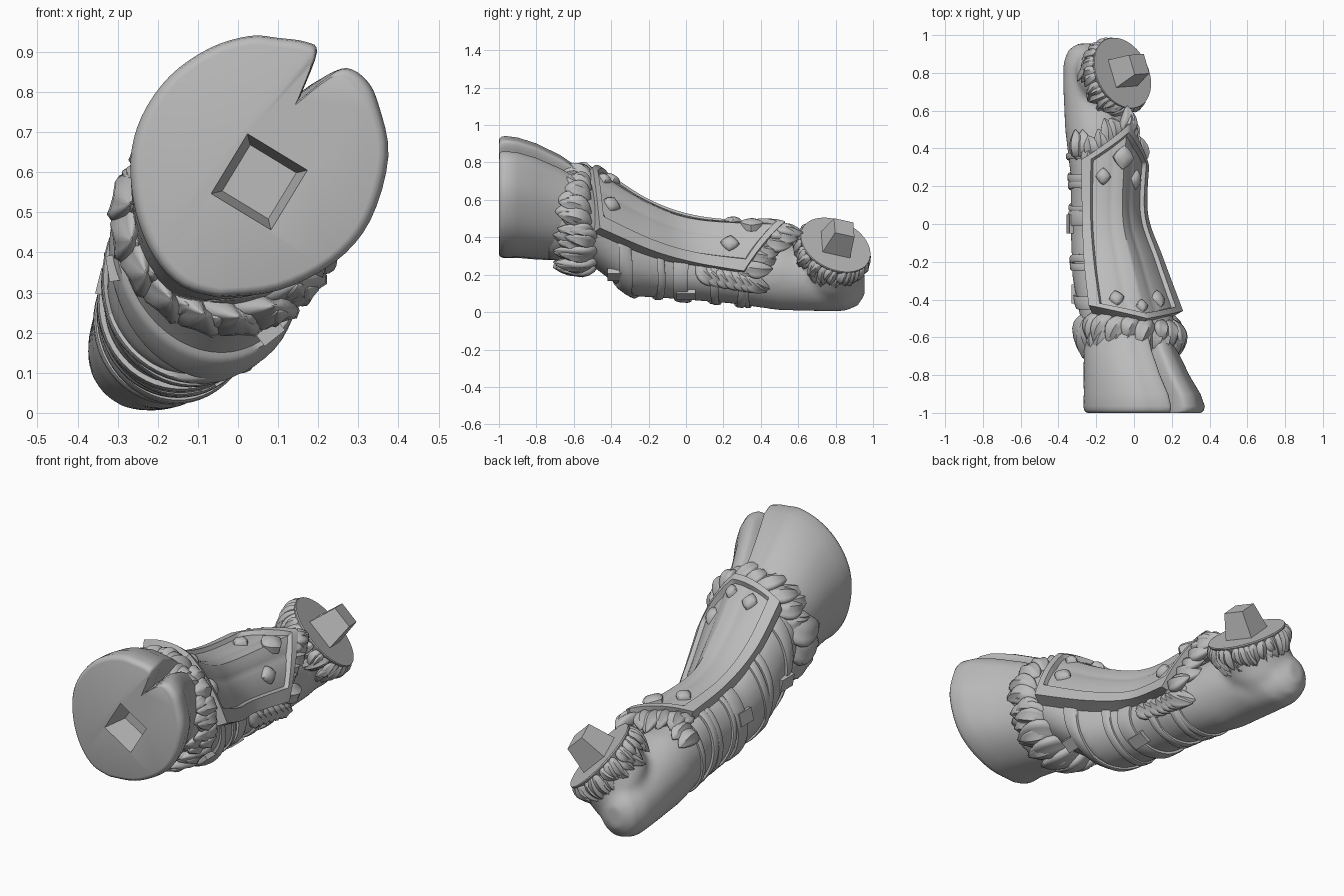
import bpy, bmesh, math, random
from math import sin, cos, pi, tau
from mathutils import Vector as V, Matrix

random.seed(4)
if "Cube" in bpy.data.objects:
    bpy.data.objects.remove(bpy.data.objects["Cube"])

GREY = (0.5, 0.5, 0.5, 1)
stone = bpy.data.materials.new("stone grey")
stone.use_nodes = True
stone.diffuse_color = GREY
stone.node_tree.nodes["Principled BSDF"].inputs["Base Color"].default_value = GREY


def finish(name, bm, angle=40):
    bmesh.ops.recalc_face_normals(bm, faces=bm.faces)
    me = bpy.data.meshes.new(name)
    bm.to_mesh(me)
    bm.free()
    me.materials.append(stone)
    ob = bpy.data.objects.new(name, me)
    bpy.context.collection.objects.link(ob)
    bpy.ops.object.select_all(action='DESELECT')
    bpy.context.view_layer.objects.active = ob
    ob.select_set(True)
    if angle:
        bpy.ops.object.shade_smooth_by_angle(angle=math.radians(angle))
    return ob


def apply(ob, kind, **settings):
    mod = ob.modifiers.new(kind, kind)
    for key, value in settings.items():
        setattr(mod, key, value)
    bpy.context.view_layer.objects.active = ob
    bpy.ops.object.modifier_apply(modifier=mod.name)


def catmull(pts, t):
    """Point on a smooth curve through pts, t from 0 to 1."""
    s = min(max(t, 0), 1) * (len(pts) - 1)
    i = min(int(s), len(pts) - 2)
    f = s - i
    a, b, c, d = [V(pts[min(max(k, 0), len(pts) - 1)]) for k in range(i - 1, i + 3)]
    return b + (c - a) * f / 2 + (a * 2 - b * 5 + c * 4 - d) * f**2 / 2 + (b * 3 - a - c * 3 + d) * f**3 / 2


def skin(bm, rings, closed=False):
    """Bridge rings of points; cap the ends unless the rings form a loop."""
    vs = [[bm.verts.new(p) for p in ring] for ring in rings]
    n = len(vs[0])
    for a, b in zip(vs, vs[1:] + vs[:1] if closed else vs[1:]):
        for k in range(n):
            bm.faces.new((a[k], a[(k + 1) % n], b[(k + 1) % n], b[k]))
    if not closed:
        bm.faces.new(vs[0])
        bm.faces.new(vs[-1][::-1])


def lock(bm, base, along, out, length, width, thick, lift=0.03):
    """A grooved, leaf-shaped lock of hair."""
    d = along.normalized()
    side = d.cross(out).normalized()
    up = side.cross(d)
    rings = []
    for i in range(8):
        t = i / 7
        r = 0.06 + sin(pi * t**0.8) ** 0.8
        mid = base + d * length * t + up * lift * sin(t * 2.4) + side * 0.2 * width * sin(t * 3)
        rings.append([mid + side * cos(a) * width * r / 2
                      + up * sin(a) * thick * r / 2 * (1 + 0.25 * cos(5 * a - pi / 2))
                      for a in [tau * k / 16 for k in range(16)]])
    skin(bm, rings)


# Leg body: sections (y, centre x, centre z, radius x, radius z)
SECTIONS = [(-0.74, -0.02, 0.53, 0.23, 0.25), (-0.52, -0.03, 0.5, 0.25, 0.24),
            (-0.29, -0.09, 0.35, 0.235, 0.265), (-0.05, -0.14, 0.28, 0.195, 0.21),
            (0.25, -0.15, 0.25, 0.185, 0.205), (0.5, -0.19, 0.2, 0.175, 0.19),
            (0.72, -0.21, 0.165, 0.165, 0.16), (0.85, -0.235, 0.145, 0.14, 0.14),
            (0.92, -0.25, 0.145, 0.1, 0.11), (0.955, -0.255, 0.15, 0.045, 0.06)]


def section(y):
    for a, b in zip(SECTIONS, SECTIONS[1:]):
        if y <= b[0]:
            t = (y - a[0]) / (b[0] - a[0])
            return [p + (q - p) * t for p, q in zip(a, b)]
    return SECTIONS[-1]


def around(y, a, grow=0.0):
    """Point on the leg skin, pulled in where the armour plate covers it."""
    _, cx, cz, rx, rz = section(y)
    if -0.5 < y < 0.45:
        grow -= 0.07 * max(0, cos(a - 0.85)) ** 2
    return V((cx + cos(a) * (rx + grow), y, cz + sin(a) * (rz + grow)))


DISC = V((-0.06, 0.8, 0.36))
AXIS = V((0.65, 0.34, 0.68)).normalized()
E1 = AXIS.cross(V((0, 0, 1))).normalized()
E2 = AXIS.cross(E1)


def disc_ring(centre, r, n=40, turn=0.0):
    return [centre + (E1 * cos(a) + E2 * sin(a)) * r for a in [tau * k / n + turn for k in range(n)]]


bm = bmesh.new()
skin(bm, [[around(s[0], tau * k / 40) for k in range(40)] for s in SECTIONS])
skin(bm, [disc_ring(c, r) for c, r in ((V((-0.22, 0.77, 0.13)), 0.13), (V((-0.17, 0.77, 0.22)), 0.175),
                                      (DISC - AXIS * 0.02, 0.18))])
leg = finish("leg", bm, 0)
apply(leg, 'REMESH', mode='VOXEL', voxel_size=0.018)
apply(leg, 'SMOOTH', factor=0.6, iterations=5)
bpy.ops.object.shade_smooth()

# Hoof with a cleft, rounded at the sole and tapering to the ankle
OUTLINE = [(-0.05, 0.288), (0.1, 0.305), (0.24, 0.375), (0.33, 0.48), (0.375, 0.64), (0.35, 0.77),
           (0.32, 0.83), (0.27, 0.86), (0.22, 0.835), (0.155, 0.783), (0.16, 0.8), (0.197, 0.9), (0.17, 0.925),
           (0.1, 0.935), (0.03, 0.94), (-0.07, 0.91), (-0.17, 0.84), (-0.24, 0.74),
           (-0.268, 0.63), (-0.255, 0.5), (-0.21, 0.39), (-0.14, 0.315), (-0.05, 0.288)]
rim = [catmull(OUTLINE, k / 88) for k in range(88)]
HOOF = [(-1, 0.92, 0.93, 0.05, 0.61), (-0.996, 0.96, 0.965, 0.05, 0.61), (-0.985, 0.985, 0.99, 0.05, 0.61),
        (-0.965, 1, 1, 0.05, 0.61), (-0.9, 0.96, 0.985, 0.04, 0.607),
        (-0.8, 0.87, 0.95, 0.01, 0.587), (-0.67, 0.77, 0.86, -0.02, 0.553), (-0.58, 0.7, 0.74, -0.03, 0.53)]
bm = bmesh.new()
skin(bm, [[V((cx + (p.x - 0.05) * sx, y, cz + (p.y - 0.61) * sz)) for p in rim]
          for y, sx, sz, cx, cz in HOOF])
hoof = finish("hoof", bm)

# Square socket cut into the sole
bm = bmesh.new()
skin(bm, [[V((0.053 + r * cos(a), y, 0.576 + r * sin(a))) for a in [1.81 + k * pi / 2 for k in range(4)]]
          for y, r in ((-1.03, 0.13), (-0.87, 0.095))])
cutter = finish("socket_cutter", bm, 0)
cutter.hide_render = True
apply(hoof, 'BOOLEAN', operation='DIFFERENCE', object=cutter, solver='EXACT')
bpy.data.objects.remove(cutter)

# Ankle stump disc and tapered peg
bm = bmesh.new()
skin(bm, [disc_ring(DISC + AXIS * h, r, 48) for h, r in ((-0.035, 0.185), (-0.006, 0.2), (0.0, 0.198))])
finish("stump_disc", bm, 30)
bm = bmesh.new()
skin(bm, [disc_ring(DISC + AXIS * h, r, 4, 0.5) for h, r in ((-0.02, 0.115), (0.135, 0.078))])
finish("peg", bm, 0)

# Armour plate: curved surface from three long guide lines
LEFT = [(-0.24, -0.43, 0.74), (-0.265, -0.2, 0.59), (-0.275, 0.05, 0.505), (-0.28, 0.34, 0.47)]
RIDGE = [(0.07, -0.5, 0.775), (0.0, -0.2, 0.6), (-0.05, 0.07, 0.51), (-0.025, 0.53, 0.485)]
RIGHT = [(0.26, -0.46, 0.45), (0.155, -0.18, 0.33), (0.075, 0.05, 0.265), (0.08, 0.31, 0.22)]


def plate(u, v):
    """Cross-section halfway between a round arch and a flat-sided ridge."""
    a, m, b = [catmull(g, v) for g in (LEFT, RIDGE, RIGHT)]
    arch = a * (1 - u) * (1 - 2 * u) + m * 4 * u * (1 - u) + b * u * (2 * u - 1)
    roof = a.lerp(m, 2 * u) if u < 0.5 else m.lerp(b, 2 * u - 1)
    p = arch.lerp(roof, 0.4)
    p.y = roof.y
    return p


def plate_normal(u, v):
    e = 0.01
    u, v = min(max(u, e), 1 - e), min(max(v, e), 1 - e)
    return (plate(u + e, v) - plate(u - e, v)).cross(plate(u, v + e) - plate(u, v - e)).normalized()


def spaced(edge, n):
    inner = edge + 0.013
    return [0, edge] + [inner + (1 - 2 * inner) * k / n for k in range(n + 1)] + [1 - edge, 1]


us, vs = spaced(0.09, 28), spaced(0.05, 32)
bm = bmesh.new()
grids = []
for under in (False, True):
    rows = []
    for j, v in enumerate(vs):
        row = []
        for i, u in enumerate(us):
            raised = i < 2 or j < 2 or i > len(us) - 3 or j > len(vs) - 3
            h = -0.08 if under else 0 if raised else -0.03 + 0.01 * abs(sin(3 * pi * u)) ** 0.5
            row.append(bm.verts.new(plate(u, v) + plate_normal(u, v) * h))
        rows.append(row)
    grids.append(rows)
    for r, s in zip(rows, rows[1:]):
        for i in range(len(us) - 1):
            bm.faces.new((r[i], r[i + 1], s[i + 1], s[i]))


def border(g):
    return g[0] + [r[-1] for r in g[1:]] + g[-1][-2::-1] + [r[0] for r in g[-2:0:-1]]


top, low = border(grids[0]), border(grids[1])
for k in range(len(top)):
    n = (k + 1) % len(top)
    bm.faces.new((top[k], top[n], low[n], low[k]))
finish("armour_plate", bm, 35)

# Soft diamond studs near both plate ends
bm = bmesh.new()
for u, v, r in ((0.25, 0.13, 0.036), (0.5, 0.11, 0.03), (0.75, 0.13, 0.04),
                (0.22, 0.83, 0.036), (0.47, 0.86, 0.05), (0.77, 0.82, 0.04)):
    n = plate_normal(u, v)
    d = (plate(u, v + 0.02) - plate(u, v)).normalized()
    s = d.cross(n)
    c = plate(u, v)
    skin(bm, [[c + n * h + (d * cos(a) * 1.15 + s * sin(a)) * r * k * (1 + 0.12 * cos(4 * a))
               for a in [q * pi / 6 for q in range(12)]]
              for h, k in ((-0.05, 1), (-0.015, 1), (-0.002, 0.7), (0.004, 0.25))])
finish("plate_studs", bm, 45)

# Straps and cloth wraps around the leg: y, half width, tilt, thickness
bm = bmesh.new()
for y, w, tilt, h in ((-0.37, 0.035, 0.05, 0.016), (-0.25, 0.02, -0.07, 0.012), (-0.18, 0.02, 0.05, 0.012),
                      (0.0, 0.04, -0.03, 0.016), (0.12, 0.015, 0.04, 0.012), (0.18, 0.02, -0.03, 0.014),
                      (0.27, 0.022, 0.03, 0.016), (0.34, 0.016, -0.02, 0.012)):
    rings = []
    for k in range(56):
        a = tau * k / 56
        yy = y + tilt * cos(a + 0.6)
        rings.append([around(yy + dy, a, g) for dy, g in
                      ((-w, -0.02), (-w, h * 0.7), (-w * 0.6, h), (w * 0.6, h), (w, h * 0.7), (w, -0.02))])
    skin(bm, rings, closed=True)
finish("leg_straps", bm, 50)

# Strap buckles on both flanks
bm = bmesh.new()
for y, a in ((0.0, -1.0), (0.0, 2.9), (-0.37, 3.3), (-0.37, -0.9)):
    out = V((cos(a), 0, sin(a)))
    frame = Matrix((V((-sin(a), 0, cos(a))), V((0, 1, 0)), out)).transposed().to_4x4()
    bmesh.ops.create_cube(bm, size=1, matrix=Matrix.Translation(around(y, a, 0.002)) @ frame
                          @ Matrix.Diagonal((0.065, 0.1, 0.035, 1)))
finish("buckles", bm, 20)

# Hair collar above the hoof: big smooth locks below and outside, finer tufts on top
bm = bmesh.new()
for layer, count in ((0, 22), (1, 20)):
    for k in range(count):
        a = tau * (k + 0.5 * layer) / count + random.uniform(-0.05, 0.05)
        out = V((cos(a), 0, sin(a)))
        covered = max(0, cos(a - 0.85))
        r = 0.225 + 0.012 * layer - 0.02 * covered - 0.035 * max(0, cos(a + 0.7)) ** 4 - 0.025 * max(0, -cos(a)) ** 4
        y = -0.51 + 0.04 * layer - 0.05 * covered + 0.02 * sin(a)
        base = V((-0.005 + r * cos(a), y, 0.505 + r * sin(a)))
        twist = V((-sin(a), 0, cos(a))) * random.uniform(0.2, 0.6)
        lock(bm, base, V((0, -1, 0)) + out * 0.1 + twist, out, random.uniform(0.17, 0.22) - 0.03 * covered,
             0.1, 0.06)
for k in range(9):
    a = 2.5 + 0.36 * k
    out = V((cos(a), 0, sin(a)))
    r = 0.2 - 0.03 * max(0, cos(a + 0.7)) ** 4
    base = V((-0.02 + r * cos(a), -0.47, 0.49 + r * sin(a)))
    lock(bm, base, V((0, -1, 0)) + V((-sin(a), 0, cos(a))) * 0.5, out, 0.27, 0.19, 0.085, 0.03)
finish("hoof_hair", bm, 60)

# Hair flowing out from under the far plate end and its lower corner
bm = bmesh.new()
for layer in (0, 1):
    for k in range(12):
        u = (k + 0.5 * layer) / 11.5
        n = plate_normal(u, 1)
        along = V((random.uniform(-0.35, 0.35), 1, 0)) - n * 0.35
        lock(bm, plate(u, 0.95 - 0.04 * layer) - n * (0.05 + 0.02 * layer), along, n,
             random.uniform(0.14, 0.18) - 0.03 * abs(u - 0.5), 0.09, 0.065, 0.02)
    for k in range(7):
        v = 0.98 - 0.05 * k
        n = plate_normal(1, v)
        lock(bm, plate(1, v) - n * (0.055 + 0.02 * layer), V((-0.35, 0.75 + 0.3 * layer, -0.6)), n,
             0.17, 0.085, 0.06, 0.02)
for k in range(2):
    a = 2.2 + 0.25 * k
    lock(bm, around(0.34, a), V((0, 1, -0.1)), V((cos(a), 0, sin(a))), 0.16, 0.09, 0.06, 0.015)
finish("plate_hair", bm, 60)

# Ragged fringe hanging from the stump disc
bm = bmesh.new()
for layer, count in ((0, 34), (1, 28)):
    for k in range(count):
        a = tau * k / count + random.uniform(-0.06, 0.06)
        out = E1 * cos(a) + E2 * sin(a)
        side = (E2 * cos(a) - E1 * sin(a)) * random.uniform(-0.4, 0.4)
        lock(bm, DISC - AXIS * (0.002 + 0.03 * layer) + out * (0.19 - 0.015 * layer), side - AXIS - out * 0.12,
             out, random.uniform(0.1, 0.15), 0.05, 0.036, 0.012)
finish("stump_fringe", bm, 60)
